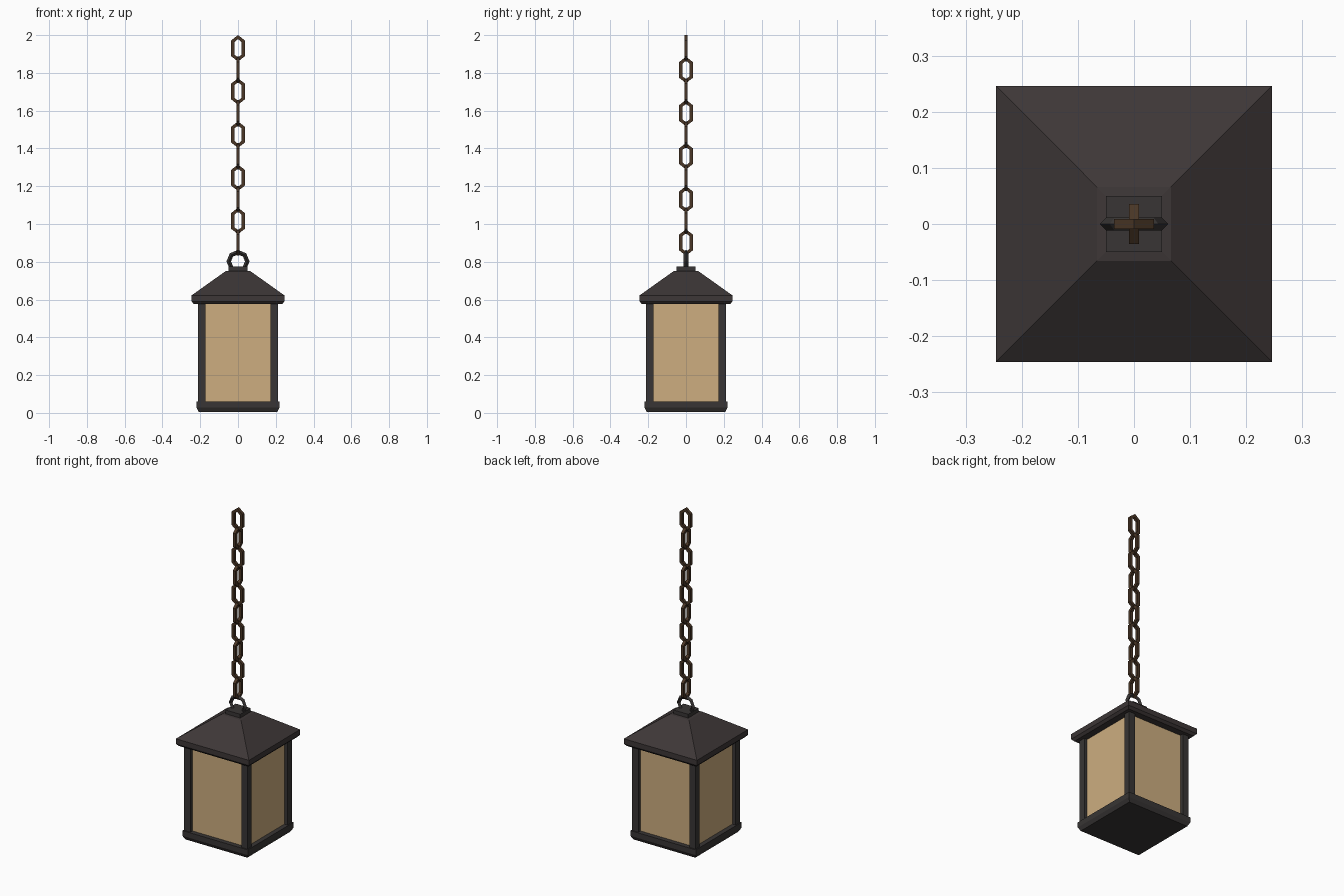
import bpy, bmesh, math
from mathutils import Vector

if "Cube" in bpy.data.objects:
    bpy.data.objects.remove(bpy.data.objects["Cube"])


def material(name, rgb):
    m = bpy.data.materials.new(name)
    m.diffuse_color = (*rgb, 1)
    m.use_nodes = True
    m.node_tree.nodes["Principled BSDF"].inputs["Base Color"].default_value = m.diffuse_color
    return m


FRAME = material("dark iron", (0.040, 0.036, 0.035))
ROOF = material("warm dark iron", (0.047, 0.038, 0.038))
GLASS = material("amber glass", (0.61, 0.42, 0.215))
CHAIN = material("rusty brown", (0.068, 0.037, 0.019))


def finish(name, bm, mat):
    bmesh.ops.recalc_face_normals(bm, faces=bm.faces)
    me = bpy.data.meshes.new(name)
    bm.to_mesh(me)
    bm.free()
    me.materials.append(mat)
    ob = bpy.data.objects.new(name, me)
    bpy.context.collection.objects.link(ob)
    return ob


def loft(name, rings, mat, closed=False):
    """Skin a list of equally sized point rings; cap the ends or join them."""
    bm = bmesh.new()
    vs = [[bm.verts.new(p) for p in r] for r in rings]
    n, k = len(vs), len(vs[0])
    for i in range(n if closed else n - 1):
        a, b = vs[i], vs[(i + 1) % n]
        for j in range(k):
            bm.faces.new((a[j], a[(j + 1) % k], b[(j + 1) % k], b[j]))
    if not closed:
        bm.faces.new(vs[0])
        bm.faces.new(vs[-1])
    return finish(name, bm, mat)


def square_stack(name, profile, mat, x=0, y=0):
    """Square part from (half width, height) pairs."""
    corners = ((-1, -1), (1, -1), (1, 1), (-1, 1))
    return loft(name, [[(x + h * a, y + h * b, z) for a, b in corners]
                       for h, z in profile], mat)


# Base tray with chamfered underside
square_stack("base", [(0.208, 0.005), (0.22, 0.028), (0.22, 0.06)], FRAME)

# Glass body and four corner posts
square_stack("glass", [(0.192, 0.05), (0.192, 0.585)], GLASS)
for sx in (-1, 1):
    for sy in (-1, 1):
        square_stack("corner_post", [(0.0205, 0.05), (0.0205, 0.585)], FRAME,
                     sx * 0.1925, sy * 0.1925)

# Hipped roof with eave, and its cap
square_stack("roof", [(0.233, 0.576), (0.246, 0.59), (0.246, 0.622),
                      (0.066, 0.75), (0.05, 0.752)], ROOF)
square_stack("roof_cap", [(0.05, 0.745), (0.05, 0.775)], FRAME)

# Hanging ring: octagon with a diamond section
rings = []
for i in range(8):
    a = i * math.pi / 4
    d = Vector((math.cos(a), 0, math.sin(a)))
    c = Vector((0, 0, 0.802)) + d * 0.049
    s = Vector((0, 0.012, 0))
    rings.append([c + d * 0.012, c + s, c - d * 0.012, c - s])
loft("hanging_ring", rings, FRAME, closed=True)

# Chain: pointed six-sided links, alternately turned by 90 degrees
OUTER = ((0, 0.07), (0.036, 0.042), (0.036, -0.042),
         (0, -0.07), (-0.036, -0.042), (-0.036, 0.042))
INNER = ((0, 0.049), (0.019, 0.033), (0.019, -0.033),
         (0, -0.049), (-0.019, -0.033), (-0.019, 0.033))
T = 0.009
for i in range(10):
    zc = 1.93 - 0.1142 * i
    rings = []
    for (ou, ov), (iu, iv) in zip(OUTER, INNER):
        pts = [(ou, -T, ov), (ou, T, ov), (iu, T, iv), (iu, -T, iv)]
        if i % 2:
            pts = [(-y, x, z) for x, y, z in pts]
        rings.append([(x, y, z + zc) for x, y, z in pts])
    loft("chain_link", rings, CHAIN, closed=True)
